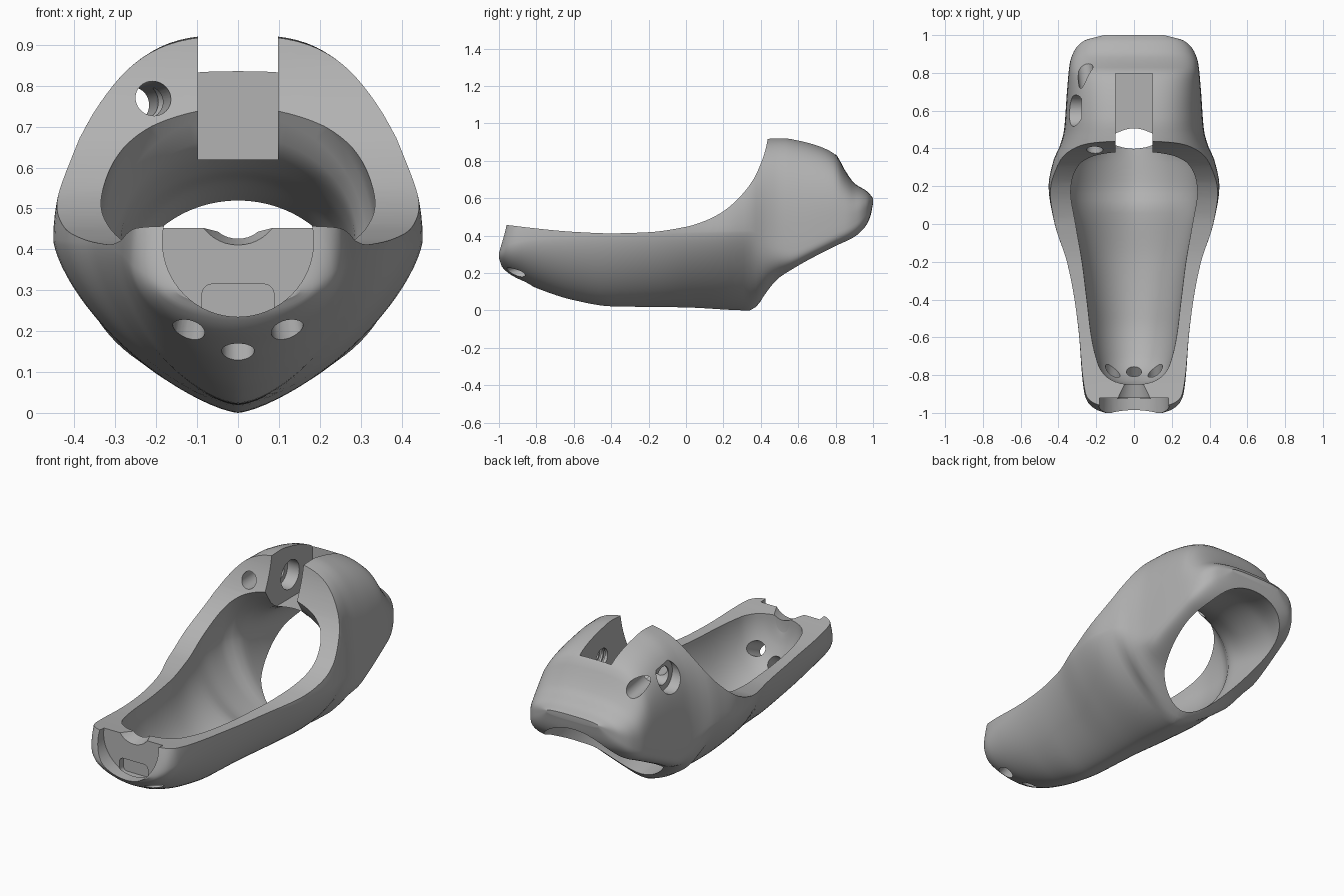
import bpy, bmesh, math
from mathutils import Vector

cube = bpy.data.objects.get("Cube")
if cube:
    bpy.data.objects.remove(cube, do_unlink=True)

grey = bpy.data.materials.new("plain_grey")
grey.use_nodes = True
grey.diffuse_color = (0.45, 0.45, 0.45, 1)
grey.node_tree.nodes["Principled BSDF"].inputs["Base Color"].default_value = (0.45, 0.45, 0.45, 1)


def make(name, bm):
    bmesh.ops.recalc_face_normals(bm, faces=bm.faces)
    mesh = bpy.data.meshes.new(name)
    bm.to_mesh(mesh)
    bm.free()
    ob = bpy.data.objects.new(name, mesh)
    bpy.context.collection.objects.link(ob)
    mesh.materials.append(grey)
    return ob


def curve(keys, x):
    """Monotone cubic through (x, value) keys."""
    n = len(keys)
    d = [(keys[i + 1][1] - keys[i][1]) / (keys[i + 1][0] - keys[i][0]) for i in range(n - 1)]
    m = [d[0]] + [2 * a * b / (a + b) if a * b > 0 else 0 for a, b in zip(d, d[1:])] + [d[-1]]
    i = max(j for j in range(n - 1) if j == 0 or keys[j][0] <= x)
    h = keys[i + 1][0] - keys[i][0]
    t = min(max((x - keys[i][0]) / h, 0), 1)
    return ((2 * t**3 - 3 * t**2 + 1) * keys[i][1] + (t**3 - 2 * t**2 + t) * h * m[i]
            + (3 * t**2 - 2 * t**3) * keys[i + 1][1] + (t**3 - t**2) * h * m[i + 1])


def loft(name, width, top, mid, bottom, upper, lower, rows=90, sides=96):
    """Superellipse sections along y, each measure given as its own curve."""
    bm = bmesh.new()
    y0, y1 = width[0][0], width[-1][0]
    rings = []
    for r in range(rows + 1):
        y = y0 + (y1 - y0) * (1 - math.cos(math.pi * r / rows)) / 2
        w, t, c, b, nu, nl = (curve(k, y) for k in (width, top, mid, bottom, upper, lower))
        ring = []
        for s in range(sides):
            a = math.tau * s / sides
            co, si = math.cos(a), math.sin(a)
            n = nu if si >= 0 else nl
            x = w * math.copysign(abs(co) ** (2 / n), co)
            z = c + (t - c if si >= 0 else b - c) * abs(si) ** (2 / n)
            ring.append(bm.verts.new((x, y, z)))
        rings.append(ring)
    for p, q in zip(rings, rings[1:]):
        for s in range(sides):
            k = (s + 1) % sides
            bm.faces.new((p[s], p[k], q[k], q[s]))
    bm.faces.new(rings[0])
    bm.faces.new(rings[-1])
    return make(name, bm)


def rod(name, a, b, r1, r2=None, sides=40):
    a, b = Vector(a), Vector(b)
    bm = bmesh.new()
    bmesh.ops.create_cone(bm, cap_ends=True, segments=sides, radius1=r1,
                          radius2=r1 if r2 is None else r2, depth=(b - a).length)
    bm.transform((b - a).to_track_quat("Z", "Y").to_matrix().to_4x4())
    bmesh.ops.translate(bm, verts=bm.verts, vec=(a + b) / 2)
    return make(name, bm)


def box(name, lo, hi, bevel=0):
    bm = bmesh.new()
    bmesh.ops.create_cube(bm, size=1)
    for v in bm.verts:
        v.co = [l if c < 0 else h for c, l, h in zip(v.co, lo, hi)]
    if bevel:
        along = [e for e in bm.edges if abs(e.verts[0].co.y - e.verts[1].co.y) > 0.01]
        bmesh.ops.bevel(bm, geom=along, offset=bevel, segments=6, profile=0.5, affect="EDGES")
    return make(name, bm)


def cut(body, tool):
    tool.hide_render = True
    mod = body.modifiers.new(tool.name, "BOOLEAN")
    mod.operation, mod.solver, mod.object = "DIFFERENCE", "EXACT", tool
    bpy.context.view_layer.objects.active = body
    bpy.ops.object.modifier_apply(modifier=mod.name)
    bpy.data.objects.remove(tool, do_unlink=True)


# Outer body
shell = loft(
    "shell_body",
    width=[(-1, .15), (-.985, .195), (-.95, .24), (-.9, .262), (-.8, .275), (-.6, .29), (-.4, .315),
           (-.2, .355), (0, .42), (.2, .452), (.34, .425), (.42, .39), (.5, .37), (.7, .355),
           (.85, .34), (.92, .315), (.97, .265), (1, .16)],
    top=[(-1, .34), (-.985, .41), (-.95, .56), (-.9, .75), (-.6, .85), (.2, .9), (.44, .922), (.52, .925),
         (.6, .912), (.7, .885), (.8, .835), (.85, .75), (.9, .68), (.97, .635), (1, .6)],
    mid=[(-1, .3), (-.95, .35), (-.8, .38), (0, .42), (.34, .425), (.42, .4), (.5, .36), (.6, .37),
         (.8, .45), (.9, .49), (.97, .54), (1, .585)],
    bottom=[(-1, .265), (-.985, .235), (-.95, .2), (-.9, .17), (-.8, .12), (-.6, .055), (-.4, .022),
            (0, .016), (.34, 0), (.37, .015), (.42, .075), (.5, .165), (.6, .235), (.8, .335), (.9, .385),
            (.96, .445), (.985, .5), (1, .57)],
    upper=[(-1, 2), (.2, 2), (.5, 2.9), (.8, 3), (1, 2.5)],
    lower=[(-1, 2), (-.8, 1.75), (0, 1.5), (.34, 1.45), (.42, 2.2), (.5, 3), (.6, 5), (1, 4)])

# Trough and rear tunnel, open below and behind
cut(shell, loft(
    "cavity_cutter",
    width=[(-.85, .04), (-.835, .1), (-.8, .155), (-.75, .187), (-.6, .225), (-.4, .25), (-.2, .275),
           (0, .31), (.2, .343), (.3, .34), (.37, .33), (.41, .3), (.45, .287), (.6, .28), (.8, .275),
           (.95, .25), (1.1, .23)],
    top=[(-.85, .9), (.2, .9), (.3, .85), (.38, .757), (.41, .7), (.44, .662), (.49, .627), (.6, .59),
         (.8, .57), (.95, .53), (1.1, .49)],
    mid=[(-.85, .42), (.42, .42), (.6, .38), (.8, .33), (1.1, .3)],
    bottom=[(-.85, .36), (-.83, .29), (-.78, .2), (-.7, .15), (-.5, .1), (-.2, .085), (.08, .1),
            (.2, .065), (.42, .045), (.5, .02), (.6, 0), (1.1, -.05)],
    upper=[(-.85, 2), (1.1, 2)],
    lower=[(-.85, 2), (-.2, 2), (.2, 1.7), (.6, 1.7), (1.1, 2)]))

# Swept rim, cut straight across
rim = [(-1.2, .48), (-.96, .457), (-.8, .438), (-.6, .42), (-.4, .412), (-.2, .418), (0, .447), (.1, .478),
       (.2, .53), (.3, .62), (.36, .7), (.4, .785), (.425, .86), (.44, .93)]
steps = [-1.2 + 1.64 * (1 - (1 - i / 60) ** 2) for i in range(61)]
outline = [(y, curve(rim, y)) for y in steps] + [(.44, 1.3), (-1.2, 1.3)]
bm = bmesh.new()
face = bm.faces.new([bm.verts.new((-.7, y, z)) for y, z in outline])
side = bmesh.ops.extrude_face_region(bm, geom=[face])
bmesh.ops.translate(bm, verts=[g for g in side["geom"] if isinstance(g, bmesh.types.BMVert)], vec=(1.4, 0, 0))
cut(shell, make("rim_cutter", bm))

# Clamp slot on top of the ring
cut(shell, box("slot_cutter", (-.098, .3, .62), (.098, .797, 1.2)))

# Clamp screw: head recess, clearance hole and threaded hole
cut(shell, rod("screw_head_cutter", (-.5, .6, .745), (-.278, .6, .745), .083))
cut(shell, rod("screw_cutter", (-.3, .6, .745), (-.05, .6, .745), .05))
cut(shell, rod("slot_wall_cutter", (-.17, .6, .75), (-.05, .6, .75), .08))
cut(shell, rod("thread_cutter", (.05, .6, .745), (.25, .6, .745), .05))
for i in range(5):
    x = .115 + .025 * i
    cut(shell, rod("thread_groove_cutter", (x, .6, .745), (x + .012, .6, .745), .06))

# Cord hole through the ring shoulder
cut(shell, rod("cord_hole_cutter", (-.19, .25, .775), (-.275, .95, .745), .043))

# Nose: round recess, flared notch and small pocket
cut(shell, rod("nose_recess_cutter", (0, -1.2, .42), (0, -.92, .42), .185, sides=64))
cut(shell, rod("nose_notch_cutter", (0, -.935, .515), (0, -.82, .5), .112, .07))
cut(shell, box("nose_pocket_cutter", (-.088, -.925, .23), (.088, -.885, .315), .025))

# Three drain holes under the nose
for x, y, z, rise in ((-.12, -.9, .208, .09), (.12, -.9, .208, .09), (0, -.86, .147, .15)):
    cut(shell, rod("drain_cutter", (x * 1.05, y - .1, z - rise / 2), (x * .9, y + .19, z + rise), .04))

# Smooth finish with crisp cut edges
bpy.ops.object.select_all(action="DESELECT")
shell.select_set(True)
bpy.context.view_layer.objects.active = shell
bpy.ops.object.shade_smooth_by_angle(angle=math.radians(32))
